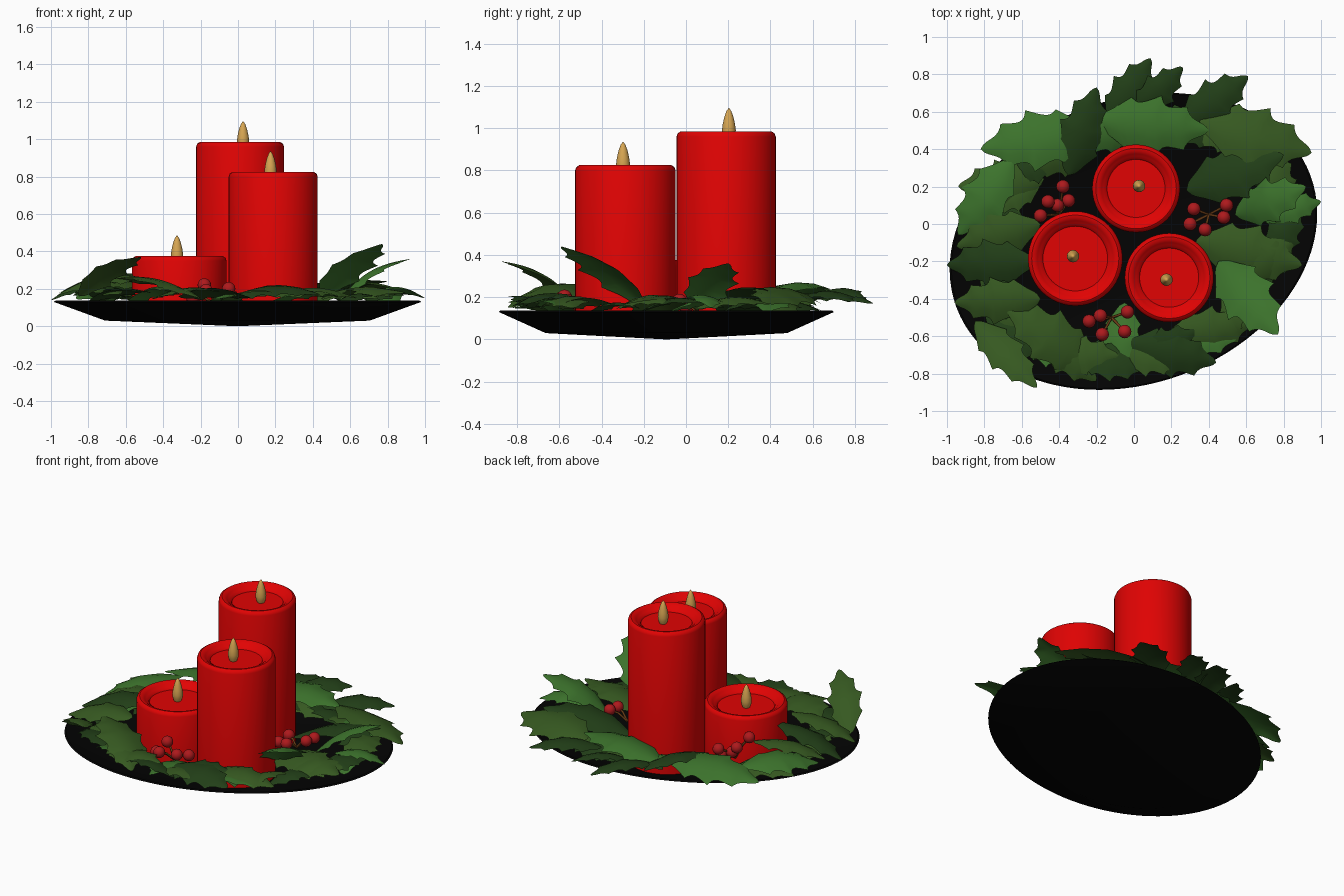
import bpy, bmesh, math, random
from mathutils import Vector

if "Cube" in bpy.data.objects:
    bpy.data.objects.remove(bpy.data.objects["Cube"])

random.seed(4)


def mat(name, r, g, b):
    m = bpy.data.materials.new(name)
    m.diffuse_color = (r, g, b, 1)
    m.use_nodes = True
    m.node_tree.nodes["Principled BSDF"].inputs["Base Color"].default_value = m.diffuse_color
    return m


BLACK = mat("plate_black", 0.001, 0.001, 0.001)
RED = mat("candle_red", 0.75, 0.001, 0.001)
FLAME = mat("flame_amber", 0.68, 0.38, 0.085)
BERRY = mat("berry_red", 0.42, 0.01, 0.012)
STEM = mat("stem_brown", 0.14, 0.045, 0.008)
GREENS = {"B": mat("leaf_bright_green", 0.045, 0.17, 0.025),
          "M": mat("leaf_mid_green", 0.037, 0.1, 0.015),
          "D": mat("leaf_dark_green", 0.016, 0.05, 0.009)}


def make(name, verts, faces, material, angle=40):
    me = bpy.data.meshes.new(name)
    me.from_pydata(verts, [], faces)
    bm = bmesh.new()
    bm.from_mesh(me)
    bmesh.ops.remove_doubles(bm, verts=bm.verts, dist=1e-5)
    bmesh.ops.recalc_face_normals(bm, faces=bm.faces)
    bm.to_mesh(me)
    bm.free()
    ob = bpy.data.objects.new(name, me)
    bpy.context.collection.objects.link(ob)
    me.materials.append(material)
    bpy.ops.object.select_all(action="DESELECT")
    ob.select_set(True)
    bpy.context.view_layer.objects.active = ob
    bpy.ops.object.shade_smooth_by_angle(angle=math.radians(angle))
    return ob


def lathe(name, profile, cx, cy, material, n=48, place=None):
    """Turn (radius, z) points round a vertical axis; place maps unit directions."""
    place = place or (lambda c, s: (c, s))
    verts, faces = [], []
    for r, z in profile:
        for k in range(n):
            dx, dy = place(math.cos(math.tau * k / n), math.sin(math.tau * k / n))
            verts.append((cx + r * dx, cy + r * dy, z))
    for i in range(len(profile) - 1):
        for k in range(n):
            a, b = i * n + k, i * n + (k + 1) % n
            faces.append((a, b, b + n, a + n))
    return make(name, verts, faces, material)


# oval plate, turned about 20 degrees
TURN = math.radians(20.5)


def oval(c, s):
    x, y = 1.01 * c, 0.7585 * s
    return (x * math.cos(TURN) - y * math.sin(TURN), x * math.sin(TURN) + y * math.cos(TURN))


lathe("plate", [(0, 0), (0.72, 0.03), (1, 0.13), (0.99, 0.137), (0.71, 0.042), (0, 0.015)],
      -0.003, -0.093, BLACK, 96, oval)

# candles with a dished top, and their flames: x, y, radius, top, flame x, flame y
for name, x, y, r, top, fx, fy in [("tall", 0.011, 0.19, 0.235, 0.985, 0.027, 0.203),
                                   ("middle", 0.188, -0.287, 0.238, 0.825, 0.174, -0.298),
                                   ("short", -0.314, -0.185, 0.253, 0.375, -0.326, -0.172)]:
    lathe(name + "_candle",
          [(0, 0.03), (r, 0.03), (r, top - 0.025), (r - 0.006, top - 0.009), (r - 0.02, top),
           (r - 0.035, top - 0.002), (r - 0.05, top - 0.012), (r - 0.062, top - 0.024),
           (r - 0.075, top - 0.03), (r - 0.08, top - 0.04), (0, top - 0.04)], x, y, RED)
    lathe(name + "_flame",
          [(0, top - 0.05), (0.02, top - 0.045), (0.03, top - 0.02), (0.033, top + 0.005),
           (0.029, top + 0.035), (0.021, top + 0.07), (0.011, top + 0.097), (0, top + 0.112)],
          fx, fy, FLAME, 20)


# holly leaf: scalloped outline with spikes, folded along the midrib and arched
def leaf(name, start, end, material, ratio=0.5, arch=0.06, fold=0.25, roll=0.0):
    a, b = Vector(start), Vector(end)
    length = (b - a).length
    d = (b - a).normalized()
    side = d.cross(Vector((0, 0, 1))).normalized()
    up = side.cross(d)
    rows, spikes, half = 32, 4, length * ratio / 2
    verts, faces = [], []
    for i in range(rows + 1):
        u = i / rows
        t = (u * spikes) % 1 if i < rows else 0
        dip = math.sin(math.pi * t)
        w = half * max(0.0, math.sin(math.pi * u ** 0.85)) ** 0.8 * (1.15 - 0.3 * dip)
        spike = 0.06 * length * (1 - dip)
        for v in (-1, -0.5, 0, 0.5, 1):
            p = a + (b - a) * u + d * (spike * abs(v) ** 3 * math.sin(math.pi * u))
            p += side * (w * v)
            p += up * (arch * math.sin(math.pi * u) - fold * w * v * v + roll * w * v)
            verts.append(p)
    for i in range(rows):
        for j in range(4):
            k = i * 5 + j
            faces.append((k, k + 1, k + 6, k + 5))
    return make(name, verts, faces, material, 60)


# main leaves: stalk x, y, z then tip x, y, z
MAIN = [
    (-0.14, 0.53, 0.18, 0.09, 0.885, 0.17), (0.0, 0.58, 0.18, 0.26, 0.84, 0.2),
    (0.25, 0.53, 0.18, 0.61, 0.79, 0.18), (-0.22, 0.5, 0.22, -0.82, 0.4, 0.18),
    (-0.35, 0.26, 0.2, -0.2, 0.73, 0.22), (-0.2, 0.55, 0.21, 0.4, 0.5, 0.23),
    (0.35, 0.55, 0.21, 0.95, 0.38, 0.17), (0.28, 0.18, 0.12, 0.8, 0.37, 0.24),
    (0.54, 0.05, 0.14, 0.92, 0.2, 0.36), (0.33, -0.09, 0.13, 0.9, -0.22, 0.18),
    (0.45, -0.2, 0.16, 0.77, -0.59, 0.44), (0.18, -0.6, 0.16, 0.64, -0.53, 0.15),
    (-0.05, -0.42, 0.08, -0.08, -0.82, 0.15), (-0.04, -0.64, 0.16, 0.44, -0.74, 0.17),
    (-0.22, -0.76, 0.16, -0.68, -0.45, 0.25), (-0.85, -0.52, 0.16, -0.52, -0.875, 0.37),
    (-0.5, -0.4, 0.26, -0.96, -0.42, 0.17), (-0.53, -0.2, 0.28, -1.0, -0.22, 0.14),
    (-0.5, 0.0, 0.22, -0.95, -0.12, 0.17), (-0.65, 0.34, 0.22, -0.94, -0.06, 0.17),
    (-0.48, 0.24, 0.13, -0.94, 0.2, 0.18), (-0.52, -0.55, 0.18, -0.2, -0.84, 0.15),
    (0.68, 0.05, 0.17, 1.0, 0.12, 0.15)]
SHADES = "DDDBDBMDBMBMBDMMMDMBMMB"
for i, (m, c) in enumerate(zip(MAIN, SHADES)):
    leaf(f"holly_leaf_{i + 1}", m[:3], m[3:], GREENS[c], 0.36 if i == 15 else 0.48, 0.05,
         roll=random.uniform(-0.25, 0.25))

# lower layer of leaves filling the ring
COUNT = 28
for i in range(COUNT):
    t = math.tau * (i + random.uniform(-0.2, 0.2)) / COUNT
    s = random.uniform(0.76, 0.83)
    x, y = oval(s * math.cos(t), s * math.sin(t))
    fx, fy = oval(math.cos(t + 0.05), math.sin(t + 0.05))
    bx, by = oval(math.cos(t - 0.05), math.sin(t - 0.05))
    h = math.atan2(fy - by, fx - bx) + random.uniform(-0.5, 0.5)
    half = random.uniform(0.15, 0.2)
    dx, dy = half * math.cos(h), half * math.sin(h)
    z = random.uniform(0.12, 0.16)
    leaf(f"under_leaf_{i + 1}", (x - dx, y - dy - 0.09, z),
         (x + dx, y + dy - 0.09, z + random.uniform(-0.01, 0.05)),
         GREENS["MDBMD"[i % 5]], 0.5, 0.04, 0.2, random.uniform(-0.3, 0.3))


# berry clusters on thin stems
def berry_cluster(name, root, points):
    root = Vector(root)
    for i, p in enumerate(points):
        p = Vector(p)
        r = 0.036
        lathe(f"{name}_berry_{i + 1}",
              [(r * math.sin(math.pi * k / 10), p.z - r * math.cos(math.pi * k / 10)) for k in range(11)],
              p.x, p.y, BERRY, 16)
        cu = bpy.data.curves.new(f"{name}_stem_{i + 1}", "CURVE")
        cu.dimensions = "3D"
        cu.bevel_depth = 0.007
        cu.bevel_resolution = 1
        sp = cu.splines.new("POLY")
        sp.points.add(2)
        mid = (root + p) / 2 + Vector((0, 0, 0.015))
        for pt, q in zip(sp.points, (root, mid, p)):
            pt.co = (*q, 1)
        cu.materials.append(STEM)
        bpy.context.collection.objects.link(bpy.data.objects.new(cu.name, cu))


berry_cluster("left", (-0.4, 0.05, 0.1),
              [(-0.38, 0.2, 0.21), (-0.46, 0.12, 0.21), (-0.5, 0.045, 0.26),
               (-0.41, 0.1, 0.16), (-0.35, 0.125, 0.14)])
berry_cluster("right", (0.4, 0.05, 0.13),
              [(0.32, 0.08, 0.18), (0.495, 0.1, 0.2), (0.3, 0.0, 0.16),
               (0.38, -0.03, 0.18), (0.48, 0.035, 0.2)])
berry_cluster("front", (-0.12, -0.5, 0.12),
              [(-0.24, -0.52, 0.15), (-0.18, -0.49, 0.22), (-0.035, -0.47, 0.16),
               (-0.17, -0.59, 0.19), (-0.05, -0.575, 0.2)])
